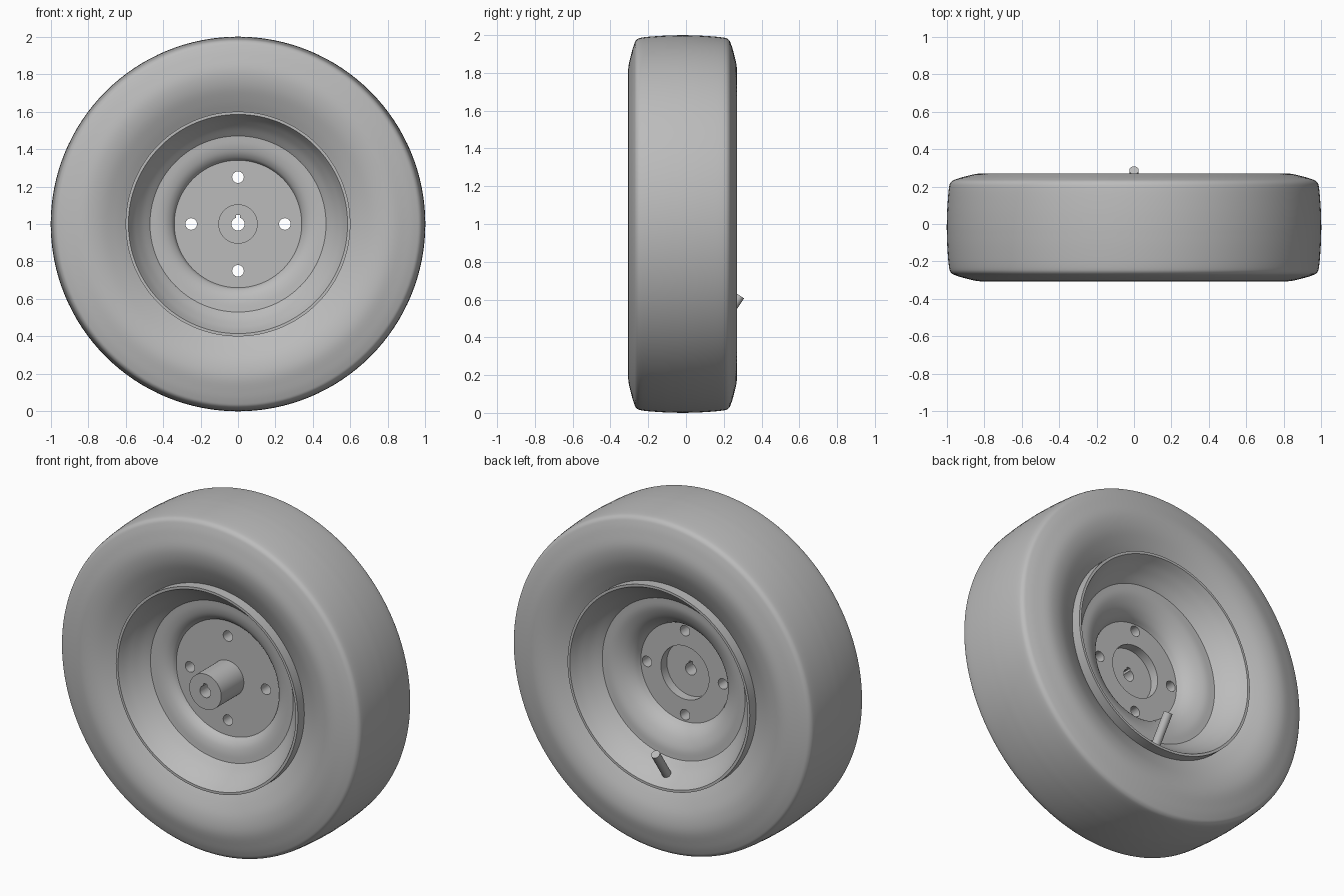
import bpy, bmesh, math
from mathutils import Vector, Matrix

if "Cube" in bpy.data.objects:
    bpy.data.objects.remove(bpy.data.objects["Cube"])

CY = -0.018            # middle plane of the wheel along its axle (y)
AXIS_Z = 1.0

grey = bpy.data.materials.new("light grey")
grey.diffuse_color = (0.5, 0.5, 0.5, 1)
grey.use_nodes = True
grey.node_tree.nodes["Principled BSDF"].inputs["Base Color"].default_value = grey.diffuse_color


def make_object(name, bm):
    bmesh.ops.recalc_face_normals(bm, faces=bm.faces[:])
    mesh = bpy.data.meshes.new(name)
    bm.to_mesh(mesh)
    bm.free()
    mesh.materials.append(grey)
    ob = bpy.data.objects.new(name, mesh)
    bpy.context.collection.objects.link(ob)
    return ob


def smooth(ob, angle=28):
    bpy.ops.object.select_all(action='DESELECT')
    ob.select_set(True)
    bpy.context.view_layer.objects.active = ob
    bpy.ops.object.shade_smooth_by_angle(angle=math.radians(angle))


def curve(pts, n=4):
    """Catmull-Rom curve through 2D points."""
    p = [Vector(q) for q in pts]
    p = [2 * p[0] - p[1]] + p + [2 * p[-1] - p[-2]]
    out = []
    for a, b, c, d in zip(p, p[1:], p[2:], p[3:]):
        for i in range(n):
            t = i / n
            out.append(0.5 * (2 * b + (c - a) * t + (2 * a - 5 * b + 4 * c - d) * t * t
                              + (3 * b - a - 3 * c + d) * t ** 3))
    return [tuple(v) for v in out] + [tuple(pts[-1])]


def lathe(name, profile, steps=128):
    """Turn a closed (radius, y) profile around the axle."""
    bm = bmesh.new()
    rings = []
    for r, y in profile:
        if r == 0:
            rings.append([bm.verts.new((0, y, AXIS_Z))] * steps)
        else:
            rings.append([bm.verts.new((r * math.cos(2 * math.pi * i / steps), y,
                                        AXIS_Z + r * math.sin(2 * math.pi * i / steps)))
                          for i in range(steps)])
    for k in range(len(rings)):
        a, b = rings[k], rings[(k + 1) % len(rings)]
        if a[0] is a[1] and b[0] is b[1]:
            continue
        for i in range(steps):
            j = (i + 1) % steps
            face = list(dict.fromkeys((a[i], a[j], b[j], b[i])))
            bm.faces.new(face)
    return make_object(name, bm)


# Tyre: half section mirrored about the middle plane
half = curve([(1.0, 0), (0.997, 0.1), (0.988, 0.21), (0.976, 0.243), (0.95, 0.257),
              (0.9, 0.272), (0.82, 0.288), (0.74, 0.278), (0.66, 0.246), (0.59, 0.21)])
tyre = lathe("tyre", [(r, CY - h) for r, h in reversed(half)]
             + [(r, CY + h) for r, h in half[1:]])
smooth(tyre)

# Rim with lips, dished centre, mounting plate and hub
barrel = curve([(0.47, 0.134), (0.51, 0.17), (0.54, 0.205), (0.562, 0.235), (0.585, 0.275)])
front_dish = curve([(0.34, -0.095), (0.352, -0.115), (0.38, -0.135), (0.42, -0.147),
                    (0.47, CY - 0.134)])
back_dish = curve([(0.47, CY + 0.134), (0.41, 0.11), (0.35, 0.083), (0.31, 0.047),
                   (0.29, 0.01)])
profile = [(0, -0.308), (0.105, -0.308), (0.105, -0.095)] + front_dish
profile += [(r, CY - h) for r, h in barrel[1:]]
profile += [(0.6, CY - 0.275), (0.6, CY + 0.275)]
profile += [(r, CY + h) for r, h in reversed(barrel)] + back_dish[1:]
profile += [(0.158, 0.01), (0.158, -0.045), (0, -0.045)]
rim = lathe("rim", profile)

# Cutter: four bolt holes and a keyed axle bore
bm = bmesh.new()


def cut_prism(points):
    face = bm.faces.new([bm.verts.new((x, -0.5, z)) for x, z in points])
    ext = bmesh.ops.extrude_face_region(bm, geom=[face])
    bmesh.ops.translate(bm, vec=(0, 1, 0),
                        verts=[v for v in ext["geom"] if isinstance(v, bmesh.types.BMVert)])


def arc(cx, cz, r, start, end, n):
    return [(cx + r * math.cos(start + (end - start) * i / n),
             cz + r * math.sin(start + (end - start) * i / n)) for i in range(n)]


for k in range(4):
    a = k * math.pi / 2
    cut_prism(arc(0.25 * math.cos(a), AXIS_Z + 0.25 * math.sin(a), 0.031, 0, 2 * math.pi, 32))
gap = math.asin(0.011 / 0.035)
cut_prism(arc(0, AXIS_Z, 0.035, math.pi / 2 + gap, 2.5 * math.pi - gap, 32)
          + [(0.011, AXIS_Z + 0.033), (0.011, AXIS_Z + 0.047), (-0.011, AXIS_Z + 0.047)])
cutter = make_object("hole_cutter", bm)
cutter.hide_render = True

mod = rim.modifiers.new("holes", 'BOOLEAN')
mod.operation = 'DIFFERENCE'
mod.solver = 'EXACT'
mod.object = cutter
bpy.context.view_layer.objects.active = rim
bpy.ops.object.modifier_apply(modifier=mod.name)
bpy.data.objects.remove(cutter)
smooth(rim)

# Valve stem leaning out of the back of the rim
tip, base = Vector((0, 0.287, 0.62)), Vector((0, 0.152, 0.42))
d = tip - base
bm = bmesh.new()
bmesh.ops.create_cone(bm, cap_ends=True, segments=32, radius1=0.025, radius2=0.025,
                      depth=d.length,
                      matrix=Matrix.Translation((tip + base) / 2)
                      @ d.to_track_quat('Z', 'Y').to_matrix().to_4x4())
smooth(make_object("valve_stem", bm))
